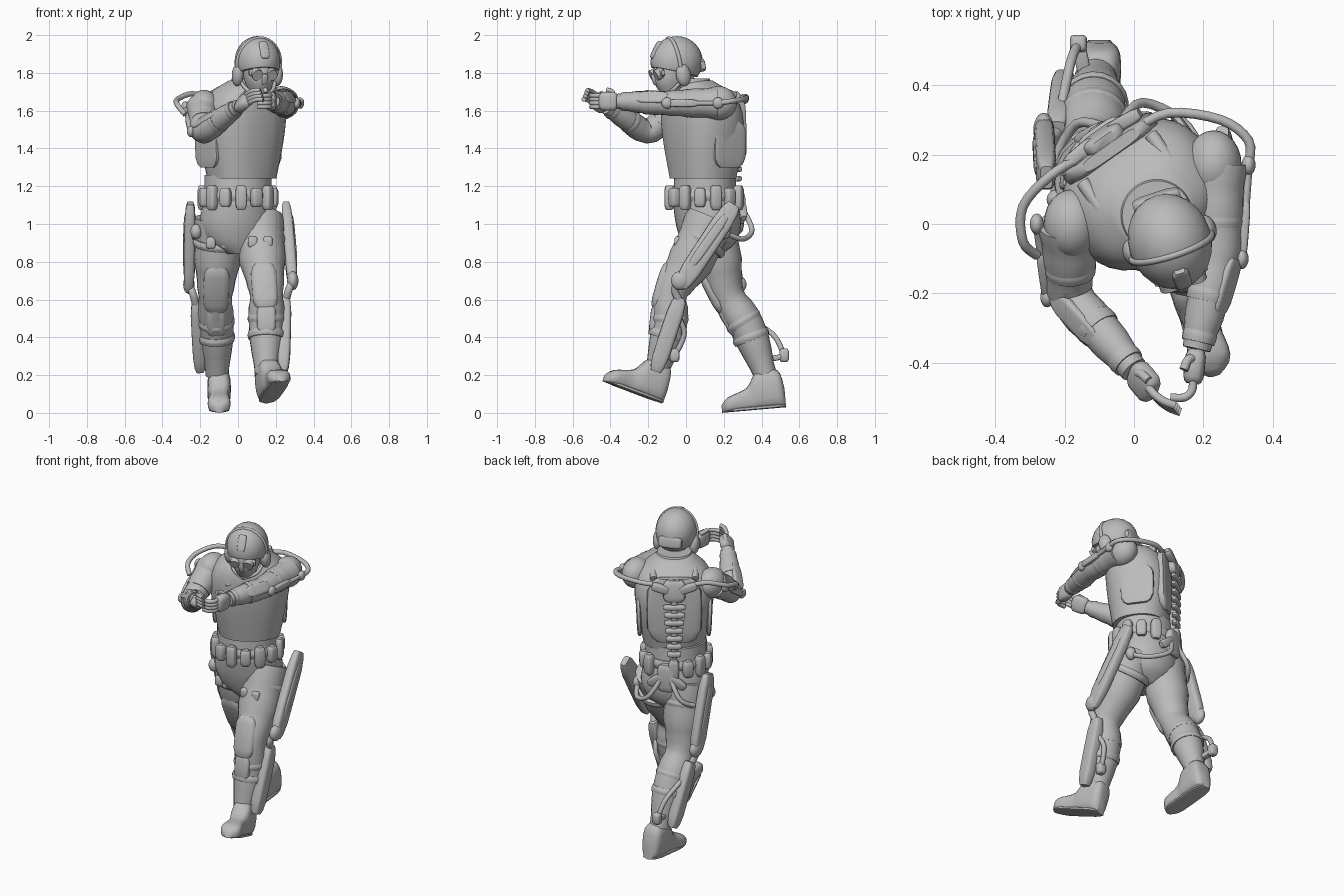
import bpy, bmesh, math
from math import sin, cos, pi, radians
from mathutils import Matrix, Vector

if "Cube" in bpy.data.objects:
    bpy.data.objects.remove(bpy.data.objects["Cube"])

GREY = bpy.data.materials.new("plain_grey")
GREY.use_nodes = True
GREY.diffuse_color = (.5, .5, .5, 1)
GREY.node_tree.nodes["Principled BSDF"].inputs["Base Color"].default_value = GREY.diffuse_color
WORLD = Matrix()
SIDE, BACK, UP = Vector((1, 0, 0)), Vector((0, 1, 0)), Vector((0, 0, 1))


def frame(origin, yaw=0, pitch=0):
    turn = Matrix.Rotation(radians(yaw), 4, 'Z') @ Matrix.Rotation(radians(pitch), 4, 'X')
    return Matrix.Translation(origin) @ turn


def finish(name, bm, space):
    bm.transform(space)
    bmesh.ops.recalc_face_normals(bm, faces=bm.faces)
    for face in bm.faces:
        face.smooth = True
    for edge in bm.edges:
        edge.smooth = edge.calc_face_angle(0) < radians(40)
    mesh = bpy.data.meshes.new(name)
    bm.to_mesh(mesh)
    bm.free()
    mesh.materials.append(GREY)
    bpy.context.collection.objects.link(bpy.data.objects.new(name, mesh))


def skin(name, rings, space):
    """Bridge a stack of rings and cap both ends."""
    bm = bmesh.new()
    loops = [[bm.verts.new(point) for point in ring] for ring in rings]
    for low, high in zip(loops, loops[1:]):
        for i in range(len(low)):
            bm.faces.new((low[i - 1], low[i], high[i], high[i - 1]))
    bm.faces.new(loops[0])
    bm.faces.new(loops[-1])
    finish(name, bm, space)


def oval(width, depth, power=2, count=20):
    """Superellipse outline; a higher power is boxier."""
    def bend(value):
        return math.copysign(abs(value) ** (2 / power), value)
    angles = [2 * pi * i / count for i in range(count)]
    return [(width * bend(cos(angle)), depth * bend(sin(angle))) for angle in angles]


def spline(points, steps=4):
    out = []
    last = len(points) - 1
    for i in range(last):
        four = points[max(i - 1, 0)], points[i], points[i + 1], points[min(i + 2, last)]
        for step in range(steps):
            t = step / steps
            out.append([b + t / 2 * (c - a + t * (2*a - 5*b + 4*c - d + t * (3*b - a - 3*c + d)))
                        for a, b, c, d in zip(*four)])
    return out + [list(points[last])]


def loft(name, rows, space, power=2):
    """Level ovals given as y, height, half width, half depth."""
    skin(name, [[(u, y + v, z) for u, v in oval(width, depth, power, 32)]
                for y, z, width, depth in spline(rows)], space)


def limb(name, points, radii, space=WORLD, fold=0):
    """Round sweep through points; fold adds cloth creases."""
    if not isinstance(radii, tuple):
        radii = (radii,) * len(points)
    path = spline([(*point, radius) for point, radius in zip(points, radii)])
    spots = [Vector(row[:3]) for row in path]
    across, rings = Vector((.3, .2, .9)), []
    for i, spot in enumerate(spots):
        along = (spots[min(i + 1, len(spots) - 1)] - spots[max(i - 1, 0)]).normalized()
        across = (across - along * across.dot(along)).normalized()
        other = along.cross(across)
        radius = path[i][3] * (1 + fold * sin(i * 2))
        rings.append([spot + across * u + other * v for u, v in oval(radius, radius)])
    skin(name, rings, space)


def pod(name, start, end, width, thick, facing=SIDE, space=WORLD, power=4):
    """Rounded plate or block from start to end, thick along facing."""
    start, end, facing = Vector(start), Vector(end), Vector(facing)
    along = (end - start).normalized()
    facing = (facing - along * facing.dot(along)).normalized()
    other = along.cross(facing)
    rings = []
    for part in (0, .06, .2, .5, .8, .94, 1):
        taper = (1 - abs(2 * part - 1) ** 6 * .4) / 2
        rings.append([start.lerp(end, part) + facing * u + other * v
                      for u, v in oval(thick * taper, width * taper, power)])
    skin(name, rings, space)


def ball(name, centre, size, space=WORLD, cut_normal=None):
    bm = bmesh.new()
    bmesh.ops.create_uvsphere(bm, u_segments=24, v_segments=16, radius=1)
    bm.transform(Matrix.Translation(centre) @ Matrix.Diagonal((*size, 1)))
    if cut_normal:
        bmesh.ops.bisect_plane(bm, geom=bm.verts[:] + bm.edges[:] + bm.faces[:], plane_co=(0, 0, 0),
                               plane_no=cut_normal, clear_inner=True)
        bmesh.ops.holes_fill(bm, edges=[edge for edge in bm.edges if edge.is_boundary])
    finish(name, bm, space)


def band(name, start, end, part, radius, length=.04):
    """Strap around a limb, part of the way along it."""
    middle, half = start.lerp(end, part), (end - start).normalized() * length / 2
    limb(name, [middle - half, middle, middle + half], (radius * .95, radius, radius * .95))


# Head and helmet
head = frame((.1, -.04, 1.8), yaw=18, pitch=10)
loft("face", [(-.05, -.1, .05, .06), (-.04, -.02, .08, .1), (-.02, .07, .08, .1)], head)
ball("helmet", UP * .06, (.12, .14, .135), head, cut_normal=(0, .4, 1))
pod("nose", (0, -.13, -.04), (0, -.14, .02), .03, .03, space=head)
pod("goggle_strap", (-.08, -.11, .02), (.08, -.11, .02), .04, .03, BACK, head)
pod("helmet_mount", (0, -.13, .1), (0, -.07, .18), .05, .03, UP - BACK, head)
pod("helmet_rear_pad", (-.07, .12, .02), (.07, .12, .02), .07, .04, BACK, head)
limb("helmet_band", [Vector((.12 * cos(turn), -.02, .05 + .14 * sin(turn)))
                     for turn in (radians(20 * i) for i in range(-1, 11))], .01, head)
for s, side in ((-1, "right"), (1, "left")):
    limb(side + "_goggle", [(s * .04, -.1, .02), (s * .04, -.14, .01)], .03, head)
    ball(side + "_ear_cup", (s * .11, -.01, -.01), (.03, .04, .06), head)
    limb(side + "_chin_strap", [(s * .1, -.01, -.03), (s * .07, -.07, -.08), (0, -.11, -.1)], .01, head)
limb("neck", [(.06, .04, 1.64), (.1, -.04, 1.78)], .07)

# Torso and vest
chest = frame((.02, .09, 1.24), yaw=35)
loft("vest", [(0, 0, .18, .16), (0, .2, .22, .19), (-.01, .35, .23, .19), (-.03, .45, .19, .16),
              (-.06, .52, .1, .09)], chest, power=2.4)
loft("vest_collar", [(-.06, .46, .12, .11), (-.08, .53, .1, .1)], chest)
pod("vest_back_panel", (0, .16, .06), (0, .15, .46), .32, .06, BACK, chest)
for s, side in ((-1, "right"), (1, "left")):
    limb(side + "_vest_strap", [(s * .12, -.17, .36), (s * .12, -.06, .48), (s * .12, .12, .44)], .02, chest)
    pod(side + "_side_panel", (s * .2, .03, .06), (s * .21, .03, .3), .2, .03, space=chest)

# Spine frame
pod("spine_rail", (0, .19, -.04), (0, .2, .38), .04, .04, BACK, chest)
for i in range(7):
    middle, reach = BACK * .21 + UP * i * .05, SIDE * (.04 + i * .004)
    pod("vertebra", middle - reach, middle + reach, .03, .04, BACK, chest)
pod("shoulder_yoke", (0, .2, .33), (0, .18, .46), .13, .05, BACK, chest)
for s in (-1, 1):
    pod("yoke_arm", (s * .03, .2, .4), (s * .13, .19, .43), .05, .04, BACK, chest)

# Waist, pelvis and belt
hips = frame((0, .1, 1.1), yaw=18)
loft("waist", [(0, 0, .18, .17), (0, .16, .18, .16)], hips)
loft("pelvis", [(0, -.26, .07, .09), (.02, -.2, .16, .14), (.02, -.1, .2, .17), (0, .03, .18, .17)], hips)
loft("belt", [(0, .02, .18, .17), (0, .05, .19, .18), (0, .08, .18, .17)], hips)
for i in range(13):
    outward = Vector((cos(2 * pi * (i + 4) / 14), sin(2 * pi * (i + 4) / 14), 0))
    spot, half = outward * .19 + UP * .04, UP * (.065 - i % 2 * .015)
    pod("belt_pouch", spot - half, spot + half, .06, .05, outward, hips)
pod("pelvis_plate", (0, .19, -.1), (0, .19, .07), .11, .05, BACK, hips)
for s, side in ((-1, "right"), (1, "left")):
    pod(side + "_pelvis_wing", (s * .02, .2, 0), (s * .11, .18, -.07), .05, .04, BACK, hips)
    limb(side + "_hip_tube", [(s * .03, .2, -.02), (s * .1, .23, -.13), (s * .19, .15, -.18),
                              (s * .22, .05, -.15)], .014, hips)
    ball(side + "_hip_joint", (s * .22, .04, -.14), (.03, .03, .04), hips)


# Legs with pads, straps and frame plates
def leg(side, s, hip, knee, ankle):
    hip, knee, ankle, out = Vector(hip), Vector(knee), Vector(ankle), SIDE * s
    calf = knee.lerp(ankle, .4) + BACK * .025
    limb(side + "_leg", [hip + UP * .06, hip.lerp(knee, .5), knee, calf, ankle], (.13, .12, .09, .095, .06), fold=.03)
    band(side + "_thigh_strap", hip, knee, .2, .135)
    band(side + "_upper_shin_strap", knee, calf, .8, .1)
    band(side + "_lower_shin_strap", calf, ankle, .2, .1)
    for part in (-.04, .04):
        buckle = hip.lerp(knee, .2) - BACK * .13 + SIDE * part
        pod(side + "_thigh_buckle", buckle - UP * .03, buckle + UP * .03, .05, .04, BACK)
    pod(side + "_knee_pad", knee.lerp(hip, .45) - BACK * .1, knee.lerp(ankle, .2) - BACK * .06, .14, .08, BACK, power=3)
    pod(side + "_shin_guard", knee.lerp(ankle, .15) - BACK * .06, knee.lerp(ankle, .5) - BACK * .05, .1, .06, BACK)
    # Outer frame
    joint = knee + out * .14 + BACK * .05 + UP * .06
    top = hip + (hip - knee) * .4 + out * .16 + BACK * .04
    pod(side + "_thigh_plate", top, joint - UP * .03, .11, .06)
    pod(side + "_thigh_cover", top.lerp(joint, .15) + out * .02, top.lerp(joint, .8) + out * .02, .05, .03)
    ball(side + "_knee_joint", joint, (.03, .05, .05))
    high, low = knee + out * .1 + BACK * .05 - UP * .03, ankle + out * .09
    limb(side + "_knee_rod", [joint, joint.lerp(high, .5) - BACK * .03, high - UP * .03], .02)
    pod(side + "_shin_plate", high, low + UP * .02, .09, .07)
    heel = ankle + out * .05 + BACK * .1 + UP * .1
    limb(side + "_shin_rod", [high.lerp(low, .2), high.lerp(heel, .6) + BACK * .04, heel], .014)
    pod(side + "_heel_bracket", heel - UP * .03, heel + UP * .04, .05, .05)
    pod(side + "_heel_arm", ankle + out * .03 + UP * .08, heel, .03, .04)


leg("left", 1, (.11, .13, .97), (.15, -.08, .64), (.15, -.16, .2))
leg("right", -1, (-.1, .13, .97), (-.12, .22, .62), (-.11, .42, .2))


# Boots, swept from heel to toe
def boot(side, space):
    rows = [(0, .03, .1), (.03, .06, .2), (.14, .06, .2), (.2, .05, .12), (.3, .06, .08), (.34, .02, .04)]
    skin(side + "_boot", [[(u, -along, top / 2 + v) for u, v in oval(width, top / 2, power=3)]
                          for along, width, top in spline(rows)], space)
    pod(side + "_boot_sole", UP * .01, UP * .01 - BACK * .33, .02, .11, space=space)


boot("left", frame((.15, -.13, .05), yaw=15, pitch=-20))
boot("right", frame((-.1, .53, .03), pitch=5))


# Arms and gloved hands
def arm(side, s, shoulder, elbow, wrist, knuckle, curl):
    shoulder, elbow, wrist, knuckle, curl = map(Vector, (shoulder, elbow, wrist, knuckle, curl))
    limb(side + "_arm", [shoulder, shoulder.lerp(elbow, .5), elbow, elbow.lerp(wrist, .5), wrist],
         (.085, .075, .065, .06, .04), fold=.03)
    ball(side + "_shoulder_cap", shoulder - SIDE * s * .01, (.08, .1, .09))
    band(side + "_arm_strap", shoulder, elbow, .6, .075)
    band(side + "_forearm_strap", elbow, wrist, .4, .065)
    band(side + "_cuff", elbow, wrist, .85, .05)
    guard = SIDE * s * .05 + UP * .03
    pod(side + "_forearm_guard", elbow + guard, elbow.lerp(wrist, .6) + guard * .8, .07, .03, guard)
    # Frame rod on the outside of the upper arm
    start, end = shoulder + SIDE * s * .09, elbow + SIDE * s * .07
    limb(side + "_arm_rod", [start, end], .012)
    for spot in (start, end):
        ball(side + "_arm_joint", spot, (.02, .03, .03))
    pod(side + "_arm_clip", start.lerp(end, .4), end, .04, .03)
    # Palm, curled fingers and thumb
    ahead = (knuckle - wrist).normalized()
    lift = UP - ahead * ahead.z
    pod(side + "_palm", wrist, knuckle + ahead * .01, .1, .06, curl, power=3)
    for i in range(4):
        base = knuckle + lift * (.03 - i * .02)
        tip = base + ahead * .05 + curl * .02
        limb(side + "_finger", [base, base + ahead * .03, tip, tip + curl * .04], .012)
    thumb = wrist + (ahead + lift) * .03
    limb(side + "_thumb", [thumb, thumb + (lift + curl) * .02, thumb + (lift + curl + ahead) * .03], .013)


arm("left", 1, (.24, .17, 1.64), (.24, -.1, 1.64), (.18, -.36, 1.65), (.17, -.45, 1.65), (-1, 0, 0))
arm("right", -1, (-.19, 0, 1.62), (-.18, -.21, 1.49), (0, -.42, 1.62), (.05, -.48, 1.66), (.8, -.3, 0))

# Tubes from the yoke around the shoulders
limb("left_shoulder_tube", [(0, .27, 1.66), (.1, .32, 1.67), (.25, .3, 1.66), (.33, .24, 1.65), (.33, .17, 1.64)], .014)
limb("right_shoulder_tube", [(-.14, .2, 1.66), (-.24, .14, 1.69), (-.32, .05, 1.66), (-.32, -.05, 1.63),
                             (-.28, -.09, 1.58)], .014)
